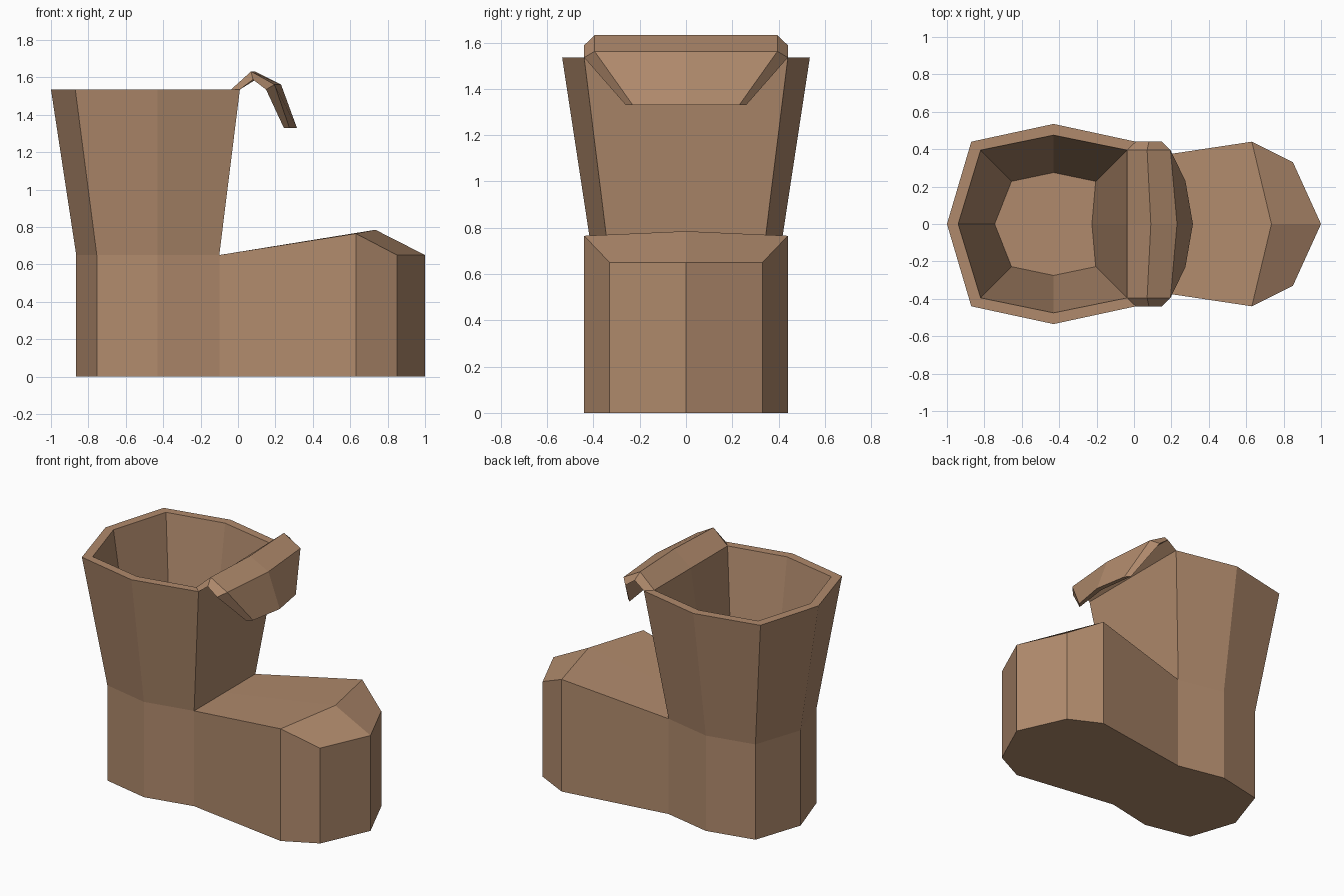
import bpy, bmesh

if "Cube" in bpy.data.objects:
    bpy.data.objects.remove(bpy.data.objects["Cube"])

leather = bpy.data.materials.new("brown leather")
leather.diffuse_color = (0.434, 0.254, 0.150, 1)
leather.use_nodes = True
leather.node_tree.nodes["Principled BSDF"].inputs["Base Color"].default_value = leather.diffuse_color


def mirrored(half):
    """Close a half outline (y >= 0, both ends on y = 0) into a full ring."""
    return half + [(x, -y, z) for x, y, z in reversed(half[1:-1])]


def add_ring(bm, points):
    return [bm.verts.new(p) for p in points]


def bridge(bm, a, b):
    n = len(a)
    for i in range(n):
        j = (i + 1) % n
        bm.faces.new((a[i], a[j], b[j], b[i]))


def finish(bm, name):
    bmesh.ops.remove_doubles(bm, verts=bm.verts, dist=0.0005)
    bmesh.ops.recalc_face_normals(bm, faces=bm.faces)
    mesh = bpy.data.meshes.new(name)
    bm.to_mesh(mesh)
    bm.free()
    mesh.materials.append(leather)
    obj = bpy.data.objects.new(name, mesh)
    bpy.context.collection.objects.link(obj)
    return obj


# Boot body: foot walls and sole
bm = bmesh.new()
foot = mirrored([(-.865, 0, .65), (-.755, .33, .65), (-.43, .40, .65),
                 (-.10, .33, .65), (.63, .44, .765), (.85, .33, .65), (1, 0, .65)])
sole = add_ring(bm, [(x, y, 0) for x, y, z in foot])
f = add_ring(bm, foot)
bridge(bm, sole, f)
bm.faces.new(sole)

# Instep and toe cap
ridge = bm.verts.new((.735, 0, .785))
ankle = bm.verts.new((-.10, 0, .65))
for loop in ((f[3], f[4], ridge, ankle), (ankle, ridge, f[8], f[9]),
             (f[4], f[5], f[6], ridge), (ridge, f[6], f[7], f[8])):
    bm.faces.new(loop)

# Shaft: up the outside, over the rim, down the inside to the insole
# each ring: heel x, (back corner x, y), (side y), (front corner x, y), front centre x, z
rings = []
for heel, bx, by, sy, fx, fy, cx, z in (
        (-.865, -.755, .33, .40, -.10, .33, -.10, .65),
        (-1.0, -.87, .44, .535, .01, .44, .01, 1.535),
        (-.94, -.82, .395, .475, -.037, .395, -.037, 1.535),
        (-.745, -.655, .228, .275, -.205, .228, -.225, .26)):
    rings.append(add_ring(bm, mirrored([(heel, 0, z), (bx, by, z), (-.43, sy, z),
                                        (fx, fy, z), (cx, 0, z)])))
for a, b in zip(rings, rings[1:]):
    bridge(bm, a, b)
bm.faces.new(rings[-1])
finish(bm, "boot_body")

# Folded tongue hanging over the front of the rim
# each section: top centre x, top edge (x, y), top z, under centre x, under edge (x, y), under z
bm = bmesh.new()
sections = []
for tc, tx, ty, tz, uc, ux, uy, uz in (
        (-.037, -.037, .395, 1.535, .01, .01, .44, 1.535),
        (.09, .07, .395, 1.632, .095, .08, .44, 1.588),
        (.23, .195, .395, 1.562, .18, .15, .44, 1.535),
        (.315, .275, .23, 1.33, .28, .245, .26, 1.33)):
    sections.append(add_ring(bm, mirrored([(tc, 0, tz), (tx, ty, tz),
                                           (ux, uy, uz), (uc, 0, uz)])))
for a, b in zip(sections, sections[1:]):
    bridge(bm, a, b)
bm.faces.new(sections[0])
bm.faces.new(sections[-1])
finish(bm, "tongue")
